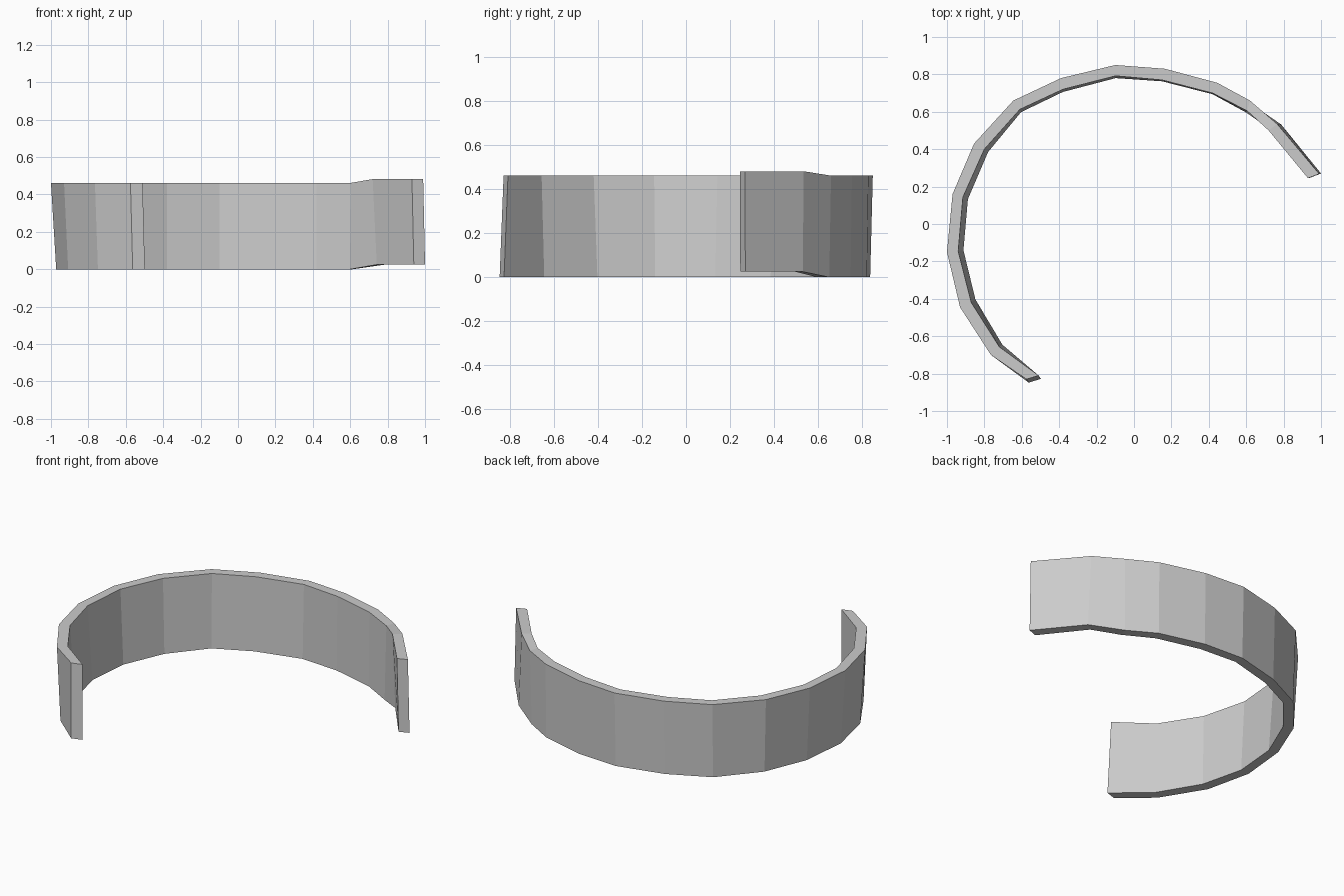
import bpy, bmesh

# Stations along the band: outer x, y, inner x, y (top edge), lean of the bottom edge dx, dy
stations = [
    (-0.575, -0.83, -0.51, -0.81, 0.012, -0.018),
    (-0.765, -0.70, -0.72, -0.657, 0.016, 0.012),
    (-0.93, -0.445, -0.87, -0.42, 0.022, 0.017),
    (-1.00, -0.15, -0.94, -0.145, 0.028, 0.005),
    (-0.97, 0.16, -0.915, 0.143, 0.027, -0.010),
    (-0.855, 0.43, -0.80, 0.40, 0.020, -0.015),
    (-0.645, 0.66, -0.61, 0.613, 0.006, -0.015),
    (-0.39, 0.78, -0.38, 0.72, 0.0, -0.014),
    (-0.10, 0.85, -0.098, 0.792, 0.0, -0.012),
    (0.165, 0.83, 0.15, 0.77, 0.0, -0.007),
    (0.445, 0.755, 0.42, 0.70, 0.0, -0.006),
    (0.62, 0.66, 0.605, 0.605, -0.007, -0.008),
    (0.765, 0.535, 0.72, 0.50, 0.022, -0.003),
    (0.99, 0.268, 0.93, 0.245, 0.01, 0.002),
]

# Curved band with a slightly raised right-hand tip
bm = bmesh.new()
rings = []
for i, (ox, oy, ix, iy, dx, dy) in enumerate(stations):
    lo, hi = (0.025, 0.482) if i >= 12 else (0.0, 0.462)
    corners = [(ox, oy, hi), (ix, iy, hi), (ix + dx, iy + dy, lo), (ox + dx, oy + dy, lo)]
    rings.append([bm.verts.new(c) for c in corners])
for a, b in zip(rings, rings[1:]):
    for k in range(4):
        n = (k + 1) % 4
        bm.faces.new((a[k], a[n], b[n], b[k]))

# Closed ends
bm.faces.new(rings[0])
bm.faces.new(rings[-1])
bmesh.ops.recalc_face_normals(bm, faces=bm.faces)

mesh = bpy.data.meshes.new("curved_band")
bm.to_mesh(mesh)
bm.free()
bpy.context.collection.objects.link(bpy.data.objects.new("curved_band", mesh))
